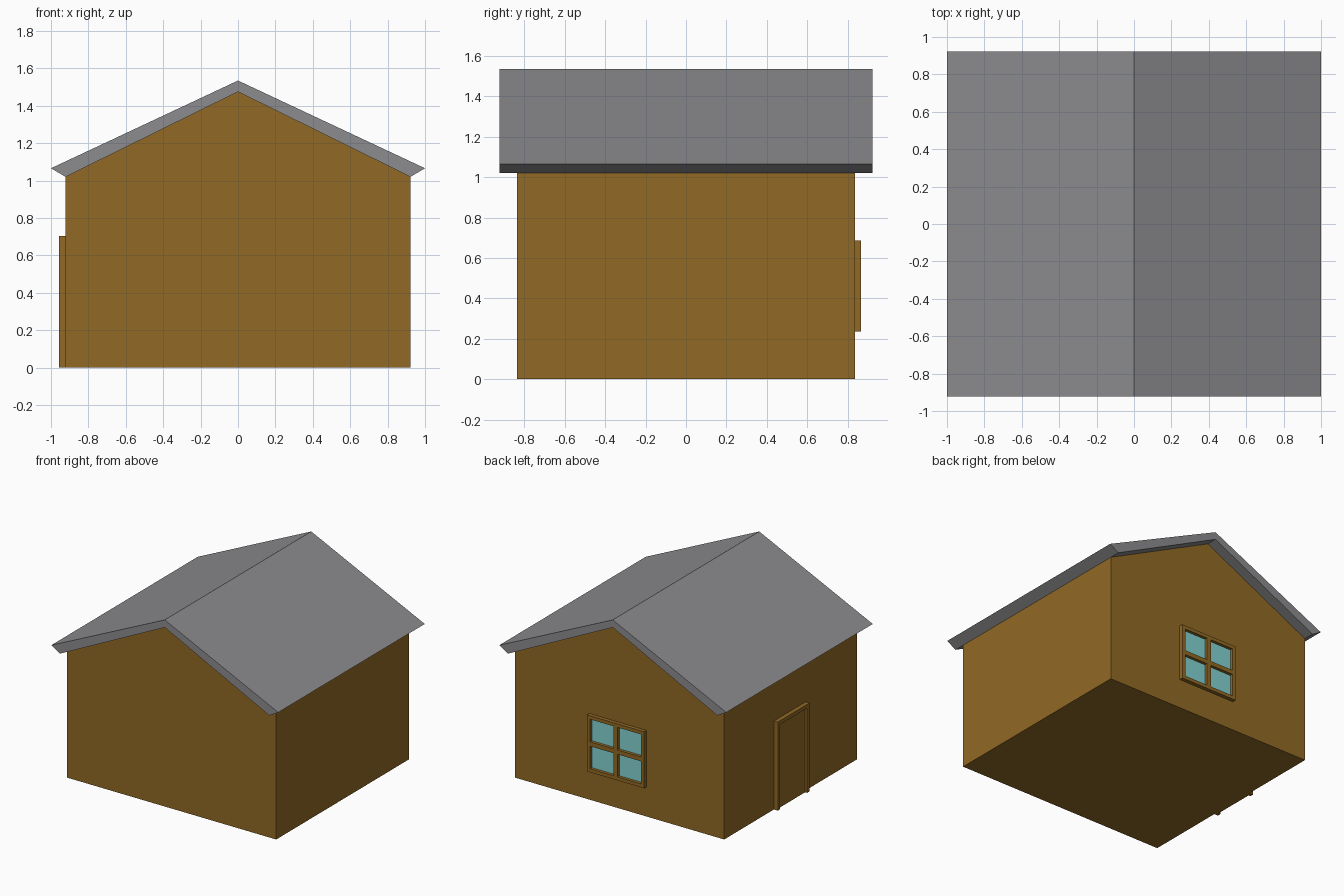
import bpy, bmesh

if "Cube" in bpy.data.objects:
    bpy.data.objects.remove(bpy.data.objects["Cube"])


def material(name, rgb):
    m = bpy.data.materials.new(name)
    m.diffuse_color = (*rgb, 1.0)
    m.use_nodes = True
    m.node_tree.nodes["Principled BSDF"].inputs["Base Color"].default_value = m.diffuse_color
    return m


BROWN = material("brown wood", (0.285, 0.143, 0.018))
GREY = material("grey roofing", (0.262, 0.262, 0.274))
GLASS = material("pale teal glass", (0.23, 0.65, 0.65))


def finish(bm, name, mat):
    bmesh.ops.recalc_face_normals(bm, faces=bm.faces)
    me = bpy.data.meshes.new(name)
    bm.to_mesh(me)
    bm.free()
    me.materials.append(mat)
    ob = bpy.data.objects.new(name, me)
    bpy.context.collection.objects.link(ob)
    return ob


def prism(name, profile, half_depth, mat):
    """Extrude an x-z outline symmetrically along y."""
    bm = bmesh.new()
    face = bm.faces.new([bm.verts.new((x, -half_depth, z)) for x, z in profile])
    ext = bmesh.ops.extrude_face_region(bm, geom=[face])["geom"]
    verts = [g for g in ext if isinstance(g, bmesh.types.BMVert)]
    bmesh.ops.translate(bm, vec=(0, 2 * half_depth, 0), verts=verts)
    return finish(bm, name, mat)


def boxes(name, ranges, mat):
    """Axis-aligned boxes, each given as (x0, x1, y0, y1, z0, z1)."""
    bm = bmesh.new()
    for x0, x1, y0, y1, z0, z1 in ranges:
        verts = bmesh.ops.create_cube(bm, size=1)["verts"]
        bmesh.ops.scale(bm, vec=(x1 - x0, y1 - y0, z1 - z0), verts=verts)
        bmesh.ops.translate(
            bm, vec=((x0 + x1) / 2, (y0 + y1) / 2, (z0 + z1) / 2), verts=verts)
    return finish(bm, name, mat)


# House body with gable ends
prism("walls", [(-0.922, 0), (0.922, 0), (0.922, 1.02), (0, 1.475), (-0.922, 1.02)],
      0.836, BROWN)

# Overhanging gable roof
prism("roof", [(-1, 1.066), (-0.922, 1.02), (0, 1.475), (0.922, 1.02), (1, 1.066),
               (0, 1.535)], 0.922, GREY)

# Back window: frame, crossing bars and glass
X0, X1, Z0, Z1 = -0.237, 0.267, 0.236, 0.686
WY, FY, B, H = 0.83, 0.866, 0.028, 0.0175
XM, ZM = (X0 + X1) / 2, (Z0 + Z1) / 2
boxes("window_frame", [
    (X0, X0 + B, WY, FY, Z0, Z1),
    (X1 - B, X1, WY, FY, Z0, Z1),
    (X0 + B, X1 - B, WY, FY, Z0, Z0 + B),
    (X0 + B, X1 - B, WY, FY, Z1 - B, Z1),
    (XM - H, XM + H, WY, FY, Z0 + B, Z1 - B),
    (X0 + B, XM - H, WY, FY, ZM - H, ZM + H),
    (XM + H, X1 - B, WY, FY, ZM - H, ZM + H),
], BROWN)
boxes("window_glass", [(X0 + B, X1 - B, 0.834, 0.842, Z0 + B, Z1 - B)], GLASS)

# Left door: frame and recessed panel
Y0, Y1, TOP, D = -0.19, 0.21, 0.705, 0.03
boxes("door_frame", [
    (-0.956, -0.915, Y0, Y0 + D, 0, TOP),
    (-0.956, -0.915, Y1 - D, Y1, 0, TOP),
    (-0.956, -0.915, Y0 + D, Y1 - D, TOP - D, TOP),
], BROWN)
boxes("door_panel", [(-0.938, -0.915, Y0 + D, Y1 - D, 0, TOP - D)], BROWN)
